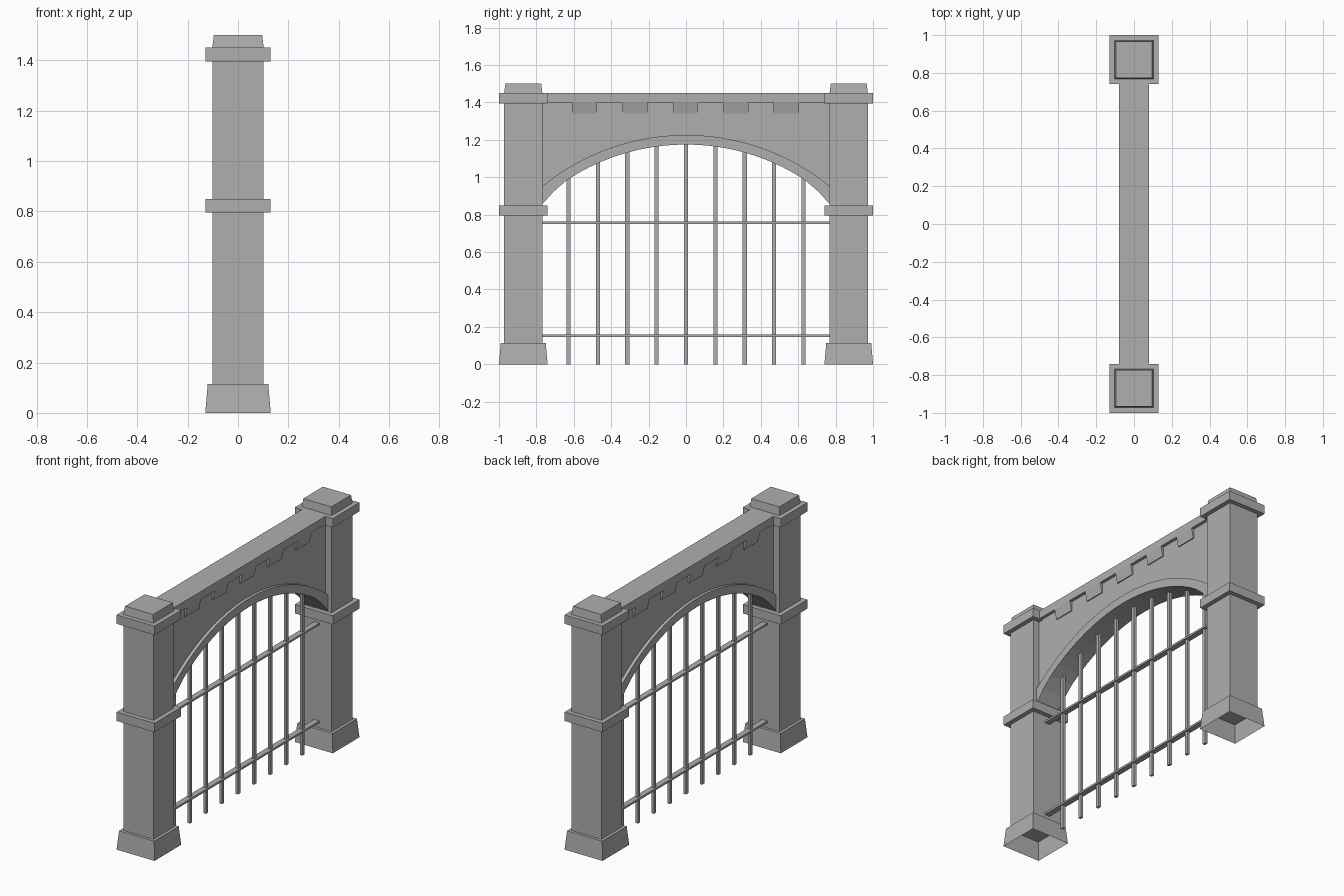
import bpy, bmesh, math

if "Cube" in bpy.data.objects:
    bpy.data.objects.remove(bpy.data.objects["Cube"])

# Dark grey stone and iron
GREY = bpy.data.materials.new("dark_grey")
GREY.diffuse_color = (0.43, 0.43, 0.43, 1)
GREY.use_nodes = True
GREY.node_tree.nodes["Principled BSDF"].inputs["Base Color"].default_value = GREY.diffuse_color

def make_object(name, bm):
    me = bpy.data.meshes.new(name)
    bm.to_mesh(me)
    bm.free()
    me.materials.append(GREY)
    ob = bpy.data.objects.new(name, me)
    bpy.context.collection.objects.link(ob)
    return ob

def block(name, y, z0, z1, lower, upper=None, open_bottom=False):
    """Box or frustum; lower / upper are (half x, half y)."""
    bm = bmesh.new()
    rings = []
    for z, (hx, hy) in ((z0, lower), (z1, upper or lower)):
        rings.append([bm.verts.new((sx * hx, y + sy * hy, z))
                      for sx, sy in ((-1, -1), (1, -1), (1, 1), (-1, 1))])
    a, b = rings
    for i in range(4):
        j = (i + 1) % 4
        bm.faces.new((a[i], a[j], b[j], b[i]))
    bm.faces.new(b)
    if not open_bottom:
        bm.faces.new(a[::-1])
    return make_object(name, bm)

def arch_slab(name, lower, upper, hx):
    """Solid between two matching (y, z) curves, thickness 2*hx along x."""
    bm = bmesh.new()
    cols = [[bm.verts.new((x, y, z)) for x, (y, z) in
             ((-hx, l), (hx, l), (hx, u), (-hx, u))] for l, u in zip(lower, upper)]
    for a, b in zip(cols, cols[1:]):
        for i in range(4):
            j = (i + 1) % 4
            bm.faces.new((a[i], a[j], b[j], b[i]))
    bm.faces.new(cols[0])
    bm.faces.new(cols[-1][::-1])
    bmesh.ops.recalc_face_normals(bm, faces=bm.faces)
    return make_object(name, bm)

# Pillars: open-bottomed plinth, shaft, two bands and tapered cap
for side, y in (("left", -0.87), ("right", 0.87)):
    block(f"{side}_plinth", y, 0, 0.115, (0.13, 0.13), (0.12, 0.12), True)
    block(f"{side}_shaft", y, 0.115, 1.40, (0.102, 0.102))
    block(f"{side}_middle_band", y, 0.795, 0.85, (0.13, 0.13))
    block(f"{side}_top_band", y, 1.395, 1.45, (0.13, 0.13))
    block(f"{side}_cap", y, 1.45, 1.50, (0.102, 0.102), (0.096, 0.096))

# Arch curves: arcs, the inner one steepening towards the pillars
HALF, CENTRE, R_IN, R_OUT = 0.77, 0.011, 1.164, 1.215
N = 24
ys = [-HALF + 2 * HALF * i / N for i in range(N + 1)]
def arc_z(y, r):
    return CENTRE + math.sqrt(r * r - y * y)
inner = [(y, arc_z(y, R_IN) - 0.03 * (max(abs(y) - 0.6, 0) / 0.17) ** 2) for y in ys]
outer = [(y, arc_z(y, R_OUT)) for y in ys]

# Wall above the arch, raised arch ring, coping and corbels tapering to the wall
arch_slab("spandrel_wall", outer, [(y, 1.40) for y in ys], 0.06)
arch_slab("arch_ring", inner, outer, 0.079)
block("coping", 0, 1.40, 1.45, (0.079, HALF))
for i in range(5):
    block(f"corbel_{i + 1}", -0.003 + (i - 2) * 0.2695, 1.34, 1.40,
          (0.066, 0.067), (0.079, 0.067))

# Gate: upright bars reaching the arch and two flat rails
for i in range(9):
    y = (i - 4) * 0.157
    block(f"gate_bar_{i + 1}", y, 0, arc_z(y, R_IN) + 0.01, (0.008, 0.011))
for name, z in (("lower_rail", 0.153), ("upper_rail", 0.757)):
    block(name, 0, z - 0.006, z + 0.006, (0.018, HALF))
